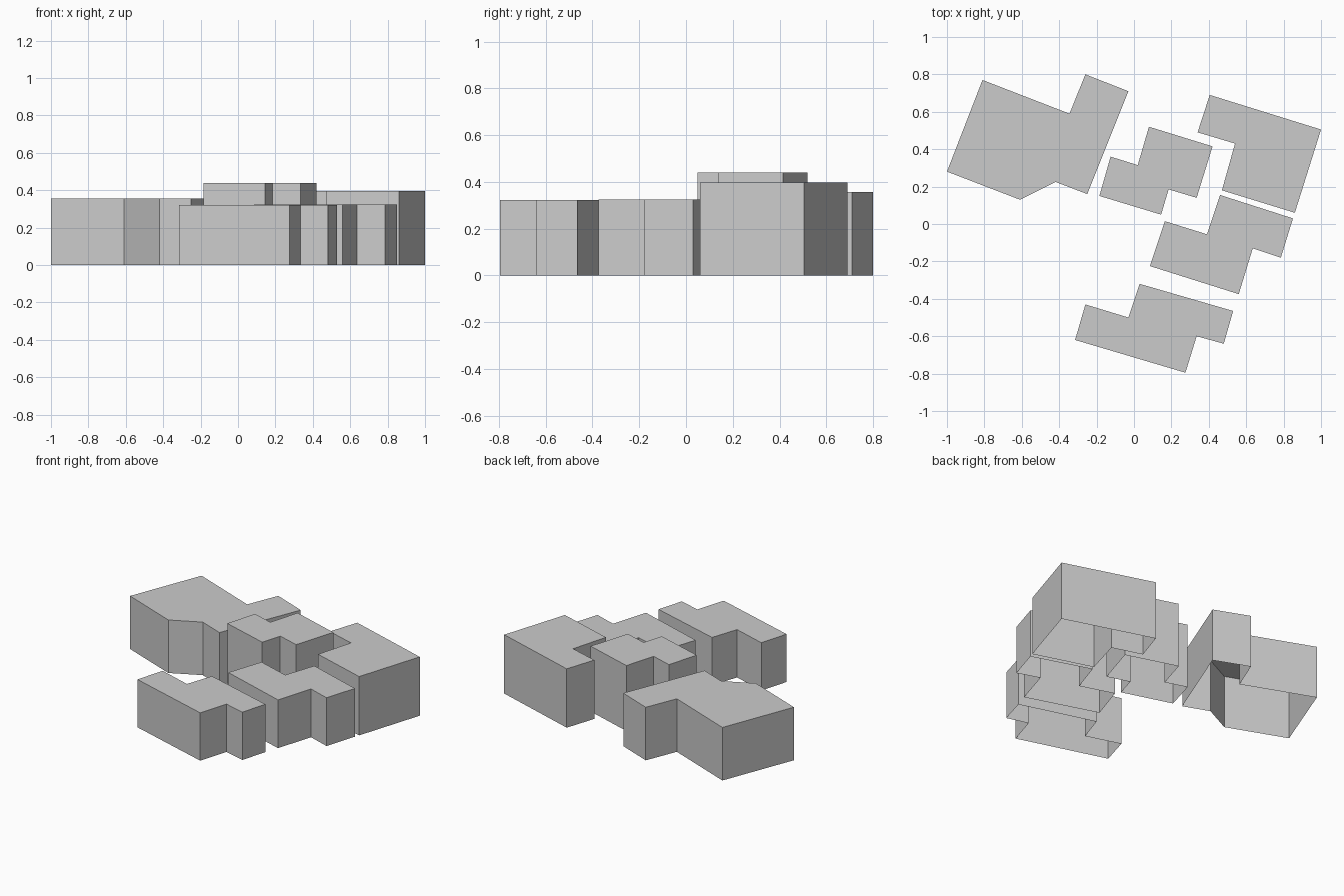
import bpy
import bmesh

# Remove the default object
default_cube = bpy.data.objects.get("Cube")
if default_cube:
    bpy.data.objects.remove(default_cube, do_unlink=True)

# One plain colour for every block
grey = bpy.data.materials.new("plain_grey")
grey.use_nodes = True
colour = (0.6, 0.6, 0.6, 1)
grey.diffuse_color = colour
grey.node_tree.nodes["Principled BSDF"].inputs["Base Color"].default_value = colour


def add_block(name, height, outline):
    """Flat roof over the outline with straight walls down to the ground, open below."""
    bm = bmesh.new()
    roof = bm.faces.new([bm.verts.new((x, y, height)) for x, y in outline])
    walls = bmesh.ops.extrude_edge_only(bm, edges=list(roof.edges))
    for part in walls["geom"]:
        if isinstance(part, bmesh.types.BMVert):
            part.co.z = 0
    # Turn every face outwards
    bmesh.ops.recalc_face_normals(bm, faces=list(bm.faces))
    roof.normal_update()
    if roof.normal.z < 0:
        bmesh.ops.reverse_faces(bm, faces=list(bm.faces))
    mesh = bpy.data.meshes.new(name)
    bm.to_mesh(mesh)
    bm.free()
    mesh.materials.append(grey)
    block = bpy.data.objects.new(name, mesh)
    bpy.context.scene.collection.objects.link(block)
    return block


# Large block with a side wing and a slanted front
add_block("west_building", 0.357, [
    (-1, 0.28), (-0.81, 0.77), (-0.345, 0.59), (-0.26, 0.8),
    (-0.03, 0.71), (-0.25, 0.16), (-0.42, 0.225), (-0.61, 0.13)])

# Tallest block in the middle
add_block("centre_building", 0.44, [
    (-0.185, 0.15), (-0.125, 0.36), (0.02, 0.315), (0.08, 0.52),
    (0.42, 0.415), (0.335, 0.14), (0.185, 0.185), (0.145, 0.05)])

# L-shaped block
add_block("east_building", 0.396, [
    (0.34, 0.49), (0.405, 0.69), (1, 0.505),
    (0.86, 0.06), (0.47, 0.18), (0.54, 0.43)])

# Two lower stepped blocks
add_block("south_east_building", 0.325, [
    (0.085, -0.225), (0.165, 0.015), (0.39, -0.055), (0.46, 0.155),
    (0.85, 0.03), (0.785, -0.18), (0.635, -0.13), (0.56, -0.375)])
add_block("south_building", 0.322, [
    (-0.315, -0.62), (-0.26, -0.43), (-0.03, -0.5), (0.03, -0.32),
    (0.53, -0.465), (0.48, -0.64), (0.335, -0.6), (0.275, -0.795)])
